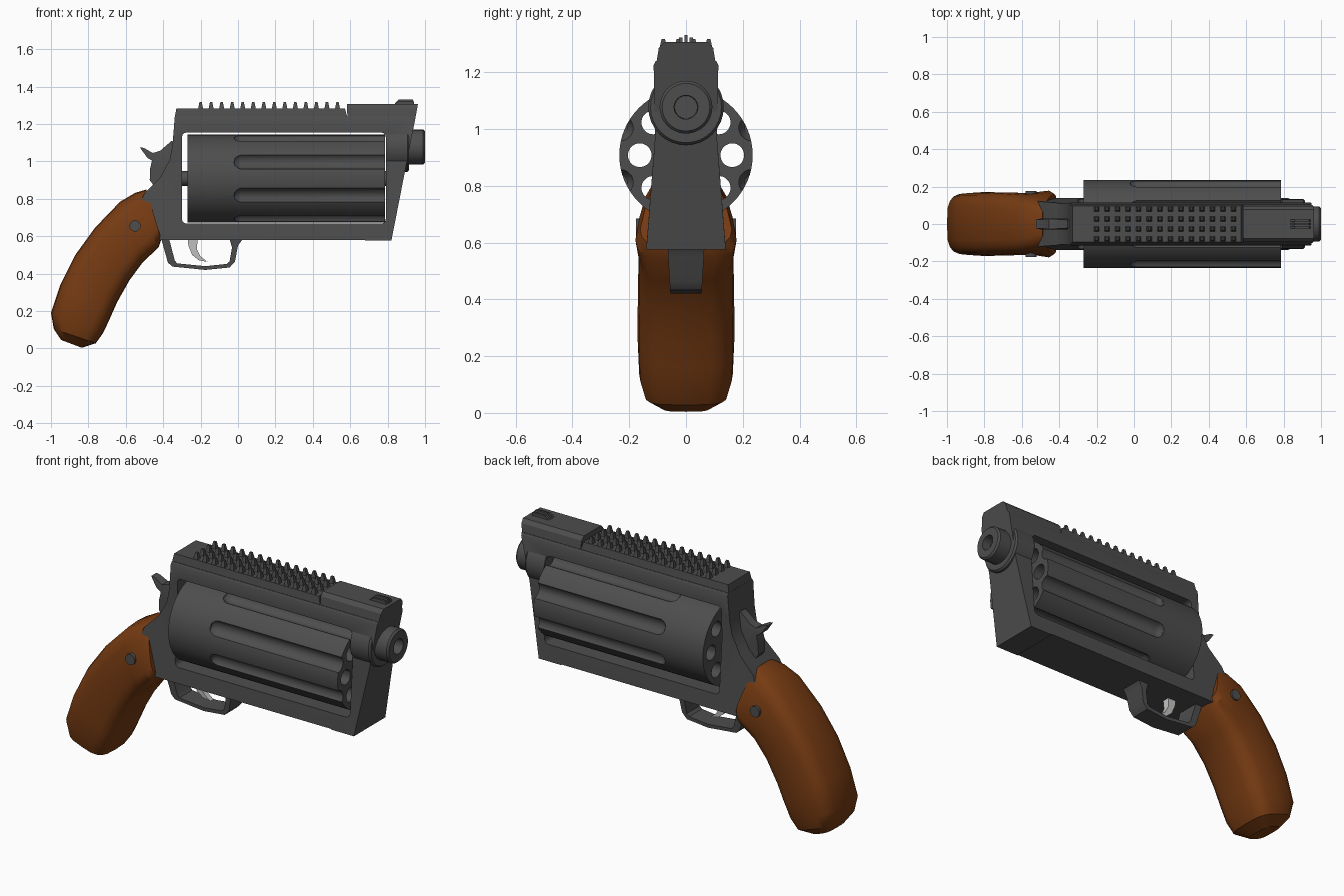
import bpy, bmesh, math
from mathutils import Matrix

if "Cube" in bpy.data.objects:
    bpy.data.objects.remove(bpy.data.objects["Cube"])


def material(name, rgb):
    m = bpy.data.materials.new(name)
    m.diffuse_color = (*rgb, 1)
    m.use_nodes = True
    m.node_tree.nodes["Principled BSDF"].inputs["Base Color"].default_value = m.diffuse_color
    return m


STEEL = material("dark_steel", (0.075, 0.075, 0.075))
WOOD = material("brown_wood", (0.18, 0.043, 0.006))
BRIGHT = material("bright_metal", (0.55, 0.55, 0.53))


def finish(name, bm, mat):
    bmesh.ops.remove_doubles(bm, verts=bm.verts, dist=1e-5)
    bmesh.ops.recalc_face_normals(bm, faces=bm.faces)
    me = bpy.data.meshes.new(name)
    bm.to_mesh(me)
    bm.free()
    me.materials.append(mat)
    ob = bpy.data.objects.new(name, me)
    bpy.context.collection.objects.link(ob)
    return ob


def prism(name, loops, levels, mat):
    """Side-view outline (x, z), extruded in y; half width follows (z, width) levels."""
    cu = bpy.data.curves.new(name, 'CURVE')
    cu.dimensions, cu.fill_mode, cu.extrude = '2D', 'BOTH', 1
    for loop in loops:
        sp = cu.splines.new('POLY')
        sp.points.add(len(loop) - 1)
        for p, (x, z) in zip(sp.points, loop):
            p.co = (x, z, 0, 1)
        sp.use_cyclic_u = True
    tmp = bpy.data.objects.new("tmp", cu)
    bpy.context.collection.objects.link(tmp)
    dg = bpy.context.evaluated_depsgraph_get()
    me = bpy.data.meshes.new_from_object(tmp.evaluated_get(dg))
    bm = bmesh.new()
    bm.from_mesh(me)
    bpy.data.objects.remove(tmp)
    bmesh.ops.remove_doubles(bm, verts=bm.verts, dist=1e-5)
    for z, _ in levels[1:-1]:
        bmesh.ops.bisect_plane(bm, geom=bm.verts[:] + bm.edges[:] + bm.faces[:],
                               plane_co=(0, z, 0), plane_no=(0, 1, 0))

    def width(z):
        if z <= levels[0][0]:
            return levels[0][1]
        for (z0, w0), (z1, w1) in zip(levels, levels[1:]):
            if z <= z1:
                return w0 + (w1 - w0) * (z - z0) / (z1 - z0)
        return levels[-1][1]

    for v in bm.verts:
        x, z, s = v.co
        v.co = (x, math.copysign(width(z), -s), z)
    return finish(name, bm, mat)


def lathe(bm, profile, cy, cz, n=32):
    """Revolve (x, radius) points about an x-parallel axis."""
    rings = [[bm.verts.new((x, cy + r * math.cos(2 * math.pi * i / n),
                            cz + r * math.sin(2 * math.pi * i / n)))
              for i in range(n)] for x, r in profile]
    for a, b in zip(rings, rings[1:]):
        for i in range(n):
            j = (i + 1) % n
            bm.faces.new((a[i], a[j], b[j], b[i]))


def rounded_rect(x0, x1, z0, z1, r):
    pts = []
    for cx, cz, a0 in ((x1 - r, z1 - r, 0), (x0 + r, z1 - r, 90),
                       (x0 + r, z0 + r, 180), (x1 - r, z0 + r, 270)):
        for k in range(4):
            a = math.radians(a0 + 30 * k)
            pts.append((cx + r * math.cos(a), cz + r * math.sin(a)))
    return pts


# Frame with window for the cylinder
frame = [(-0.44, 0.58), (0.68, 0.58), (0.68, 0.576), (0.82, 0.576), (0.95, 1.24),
         (-0.338, 1.24), (-0.35, 1.09), (-0.365, 1.01), (-0.415, 0.915),
         (-0.5, 0.83), (-0.54, 0.74)]
prism("frame", [frame, rounded_rect(-0.30, 0.79, 0.667, 1.155, 0.025)],
      [(0.58, 0.14), (0.97, 0.109), (1.225, 0.114), (1.24, 0.106)], STEEL)

# Top rib and front sight block
top_levels = [(1.235, 0.104), (1.285, 0.096), (1.306, 0.077)]
prism("top_rib", [[(-0.338, 1.235), (0.585, 1.235), (0.572, 1.282), (-0.33, 1.282)]],
      top_levels, STEEL)
prism("sight_block", [[(0.585, 1.235), (0.949, 1.235), (0.962, 1.306), (0.582, 1.306)]],
      top_levels, STEEL)

# Front sight blades
for name, y, top in (("left", -0.019, 1.323), ("centre", 0, 1.331), ("right", 0.019, 1.323)):
    ob = prism("front_sight_" + name,
               [[(0.83, 1.3), (0.945, 1.3), (0.935, top), (0.86, top)]],
               [(1.3, 0.006), (1.34, 0.006)], STEEL)
    ob.location.y = y

# Grid of tapered teeth on the rib
bm = bmesh.new()
for i in range(14):
    for y in (-0.08, -0.027, 0.027, 0.08):
        bmesh.ops.create_cone(bm, cap_ends=True, segments=4, radius1=0.021, radius2=0.009,
                              depth=0.042,
                              matrix=Matrix.Translation((-0.2 + i * 0.0563, y, 1.296))
                              @ Matrix.Rotation(math.pi / 4, 4, 'Z'))
finish("rib_teeth", bm, STEEL)

# Barrel with shroud, muzzle ring and bore
bm = bmesh.new()
lathe(bm, [(0.792, 0), (0.792, 0.133), (0.905, 0.133), (0.915, 0.125), (0.915, 0.093),
           (0.99, 0.093), (1.0, 0.084), (1.0, 0.042), (0.95, 0.04), (0.95, 0)], 0, 1.077)
finish("barrel", bm, STEEL)

# Fluted cylinder with eight chambers
AXIS = 0.908
bm = bmesh.new()
lathe(bm, [(-0.27, 0), (-0.27, 0.235), (0.785, 0.235), (0.785, 0)], 0, AXIS, 64)
drum = finish("cylinder", bm, STEEL)
bm = bmesh.new()
for k in range(8):
    a = math.radians(45 * k)
    b = a + math.radians(22.5)
    lathe(bm, [(-0.4, 0), (-0.4, 0.042), (0.9, 0.042), (0.9, 0)],
          0.163 * math.cos(a), AXIS + 0.163 * math.sin(a), 20)
    lathe(bm, [(-0.025, 0), (-0.018, 0.025), (0.0, 0.04), (0.015, 0.045), (0.9, 0.045), (0.9, 0)],
          0.25 * math.cos(b), AXIS + 0.25 * math.sin(b), 20)
cutter = finish("cylinder_cutter", bm, STEEL)
cutter.hide_render = True
mod = drum.modifiers.new("cut", 'BOOLEAN')
mod.operation, mod.solver, mod.object = 'DIFFERENCE', 'EXACT', cutter
bpy.context.view_layer.objects.active = drum
bpy.ops.object.modifier_apply(modifier="cut")
bpy.data.objects.remove(cutter)

# Cylinder axle
bm = bmesh.new()
lathe(bm, [(-0.32, 0), (-0.32, 0.04), (0.8, 0.04), (0.8, 0)], 0, AXIS, 24)
finish("axle", bm, STEEL)

# Hammer
prism("hammer", [[(-0.525, 1.075), (-0.505, 1.073), (-0.455, 1.045), (-0.415, 1.058),
                  (-0.355, 1.11), (-0.33, 1.1), (-0.33, 0.88), (-0.45, 0.87), (-0.472, 0.9),
                  (-0.47, 0.96), (-0.46, 1.005), (-0.485, 1.02)]],
      [(0.87, 0.03), (1.03, 0.03), (1.08, 0.022)], STEEL)

# Trigger guard
prism("trigger_guard", [[(-0.41, 0.585), (-0.375, 0.46), (-0.352, 0.438), (-0.175, 0.42),
                         (-0.045, 0.433), (-0.016, 0.465), (0.0, 0.55), (0.025, 0.585),
                         (-0.045, 0.585), (-0.032, 0.54), (-0.045, 0.465), (-0.06, 0.452),
                         (-0.175, 0.44), (-0.325, 0.455), (-0.338, 0.47), (-0.368, 0.585)]],
      [(0.42, 0.055), (0.58, 0.065)], STEEL)

# Trigger
prism("trigger", [[(-0.27, 0.6), (-0.265, 0.55), (-0.245, 0.5), (-0.21, 0.472),
                   (-0.163, 0.463), (-0.2, 0.492), (-0.22, 0.53), (-0.215, 0.6)]],
      [(0.46, 0.014), (0.6, 0.022)], BRIGHT)

# Grip: lofted sections (back x, z, front x, z, back half width, front half width)
sections = [(-0.49, 0.85, -0.41, 0.585, 0.105, 0.185),
            (-0.55, 0.832, -0.425, 0.54, 0.13, 0.20),
            (-0.63, 0.785, -0.51, 0.46, 0.155, 0.175),
            (-0.765, 0.645, -0.58, 0.365, 0.168, 0.168),
            (-0.87, 0.50, -0.645, 0.25, 0.17, 0.17),
            (-0.95, 0.34, -0.685, 0.16, 0.17, 0.17),
            (-1.0, 0.19, -0.72, 0.085, 0.165, 0.165),
            (-0.985, 0.105, -0.76, 0.028, 0.145, 0.145),
            (-0.945, 0.045, -0.835, 0.004, 0.085, 0.085)]
bm = bmesh.new()
N = 20
rings = []
for bx, bz, fx, fz, wb, wf in sections:
    ring = []
    for i in range(N):
        a = 2 * math.pi * i / N
        c, s = math.cos(a), math.sin(a)
        t = 0.5 + 0.5 * math.copysign(abs(c) ** 0.55, c)
        y = (wb + (wf - wb) * t) * math.copysign(abs(s) ** 0.55, s)
        ring.append(bm.verts.new((bx + (fx - bx) * t, y, bz + (fz - bz) * t)))
    rings.append(ring)
for a, b in zip(rings, rings[1:]):
    for i in range(N):
        j = (i + 1) % N
        bm.faces.new((a[i], a[j], b[j], b[i]))
bm.faces.new(rings[0])
bm.faces.new(rings[-1])
finish("grip", bm, WOOD)

# Grip screw, showing on both sides
bm = bmesh.new()
bmesh.ops.create_cone(bm, cap_ends=True, segments=20, radius1=0.03, radius2=0.03, depth=0.352,
                      matrix=Matrix.Translation((-0.55, 0, 0.655))
                      @ Matrix.Rotation(math.pi / 2, 4, 'X'))
finish("grip_screw", bm, STEEL)

# Smooth shading with sharp edges kept
bpy.ops.object.select_all(action='SELECT')
bpy.ops.object.shade_smooth_by_angle(angle=math.radians(32))
